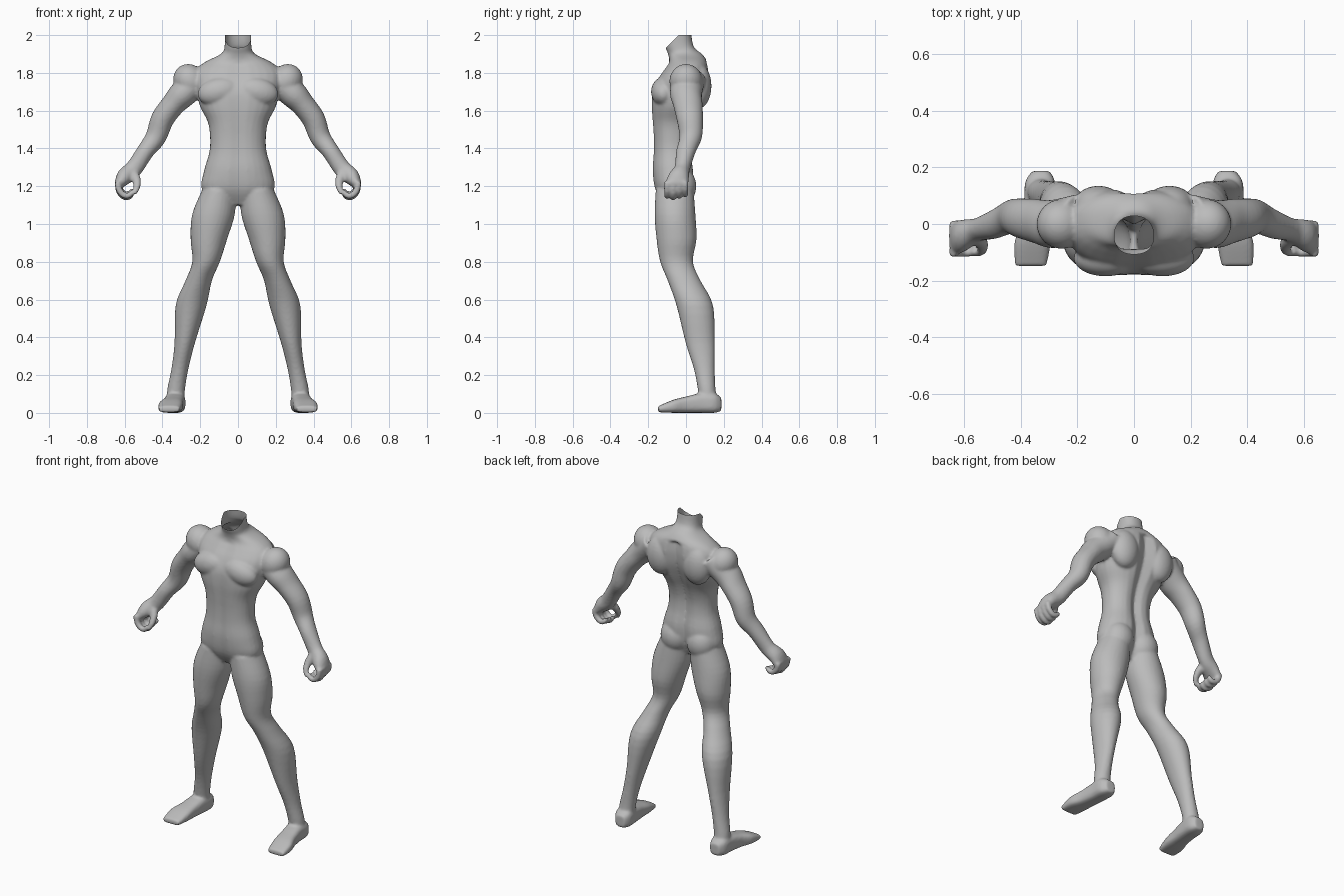
import bpy, bmesh, math
from mathutils import Vector, Matrix

cube = bpy.data.objects.get("Cube")
if cube:
    bpy.data.objects.remove(cube, do_unlink=True)

X, Y, Z = Vector((1, 0, 0)), Vector((0, 1, 0)), Vector((0, 0, 1))
SIDES, STEPS = 28, 4
bm = bmesh.new()


def smooth_rows(rows):
    """Fill in rows between the given ones along a smooth spline."""
    rows = [Vector(r) for r in rows]
    out = []
    for i in range(len(rows) - 1):
        a, b = rows[max(i - 1, 0)], rows[i]
        c, d = rows[i + 1], rows[min(i + 2, len(rows) - 1)]
        for s in range(STEPS):
            t = s / STEPS
            out.append(b + (c - a) * (t / 2) + (a * 2 - b * 5 + c * 4 - d) * (t * t / 2)
                       + (b * 3 - a - c * 3 + d) * (t ** 3 / 2))
    return out + [rows[-1]]


def loft(rows, u=None, v=Y, power=1.0, groove=None):
    """Rows are x, y, z, radius along u, radius along v; u follows the path if absent."""
    rows = smooth_rows(rows)
    rings = []
    for i, r in enumerate(rows):
        centre = Vector(r[:3])
        axis = u
        if axis is None:
            ahead = Vector(rows[min(i + 1, len(rows) - 1)][:3])
            behind = Vector(rows[max(i - 1, 0)][:3])
            axis = v.cross(ahead - behind).normalized()
        ring = []
        for k in range(SIDES):
            a = 2 * math.pi * k / SIDES
            c, s = math.cos(a), math.sin(a)
            p = centre + axis * r[3] * math.copysign(abs(c) ** power, c) \
                + v * r[4] * math.copysign(abs(s) ** power, s)
            if groove:
                p.y += groove(p, s)
            ring.append(bm.verts.new(p))
        rings.append(ring)
    for low, high in zip(rings, rings[1:]):
        for k in range(SIDES):
            n = (k + 1) % SIDES
            bm.faces.new((low[k], low[n], high[n], high[k]))
    bm.faces.new(rings[0][::-1])
    bm.faces.new(rings[-1])


def muscle(centre, radii, tilt=0):
    m = Matrix.Translation(centre) @ Matrix.Rotation(tilt, 4, 'Y') @ Matrix.Diagonal((*radii, 1))
    bmesh.ops.create_uvsphere(bm, u_segments=24, v_segments=16, radius=1, matrix=m)


# Torso and neck: height, half width, front y, back y
def spine_groove(p, s):
    if p.z > 1.86:
        return 0
    depth = 0.03 if s > 0 else -0.008
    return -depth * math.exp(-(p.x / 0.035) ** 2)


torso = [(1.10, .09, -.12, .00), (1.18, .19, -.165, .035), (1.28, .18, -.18, .045),
         (1.38, .152, -.175, .03), (1.46, .148, -.175, .03), (1.54, .16, -.18, .05),
         (1.62, .20, -.185, .085), (1.70, .22, -.18, .115), (1.77, .235, -.15, .125),
         (1.82, .22, -.115, .122), (1.86, .17, -.09, .112), (1.90, .09, -.095, .085),
         (1.94, .071, -.11, .04), (2.04, .071, -.125, .025)]
loft([(0, (f + b) / 2, z, w, (b - f) / 2) for z, w, f, b in torso],
     u=X, power=.88, groove=spine_groove)

# Chest, shoulder, upper back and seat muscles
muscle((.10, -.12, 1.70), (.115, .065, .075), .2)
muscle((.255, .0, 1.755), (.085, .088, .095), .6)
muscle((.125, .065, 1.73), (.09, .07, .12))
muscle((.09, -.03, 1.20), (.09, .085, .10))

# Arm from shoulder to knuckles
loft([(.20, .015, 1.77, .075, .09), (.29, .0, 1.69, .074, .085), (.345, .01, 1.63, .063, .078),
      (.40, .02, 1.555, .061, .07), (.435, .025, 1.46, .055, .06), (.49, .0, 1.385, .046, .052),
      (.55, -.02, 1.295, .046, .042), (.60, -.04, 1.25, .044, .056), (.635, -.05, 1.20, .022, .062)])

# Curled fingers and thumb
for i in range(4):
    y = -.10 + .032 * i
    lift = .008 * abs(i - 1)
    loft([(.638, y, 1.225, .016, .017), (.628, y, 1.17 + lift, .017, .017),
          (.60, y, 1.142 + lift, .016, .016), (.57, y, 1.147 + lift, .015, .015),
          (.558, y, 1.17 + lift, .010, .010)])
loft([(.565, -.035, 1.28, .03, .032), (.538, -.065, 1.235, .024, .024),
      (.535, -.09, 1.195, .018, .018), (.548, -.105, 1.16, .011, .011)])

# Leg from hip to ankle
loft([(.10, -.06, 1.18, .09, .10), (.13, -.058, 1.05, .113, .108), (.154, -.05, .92, .097, .106),
      (.169, -.05, .80, .073, .087), (.208, -.01, .70, .070, .087), (.248, .046, .57, .082, .097),
      (.282, .075, .37, .054, .077), (.308, .097, .23, .045, .055), (.328, .110, .12, .047, .047),
      (.33, .12, .04, .045, .05)], u=X)

# Foot from heel to toe
loft([(.328, .187, .045, .03, .035), (.331, .15, .052, .052, .052), (.335, .08, .052, .053, .052),
      (.345, .0, .043, .055, .043), (.358, -.07, .034, .064, .034), (.364, -.148, .019, .056, .016)],
     u=X, v=Z, power=.65)

bmesh.ops.recalc_face_normals(bm, faces=bm.faces)
mesh = bpy.data.meshes.new("body")
bm.to_mesh(mesh)
bm.free()
body = bpy.data.objects.new("body", mesh)
bpy.context.collection.objects.link(body)

# Mirror the limbs and fuse all parts into one skin
mirror = body.modifiers.new("mirror", 'MIRROR')
mirror.use_mirror_merge = False
fuse = body.modifiers.new("fuse", 'REMESH')
fuse.mode = 'VOXEL'
fuse.voxel_size = .008
soften = body.modifiers.new("soften", 'SMOOTH')
soften.factor = .5
soften.iterations = 5
skin = bpy.data.meshes.new_from_object(body.evaluated_get(bpy.context.evaluated_depsgraph_get()))
body.modifiers.clear()
body.data = skin

# Cut the neck open: level at the back, sloping down in front
bm = bmesh.new()
bm.from_mesh(skin)
bmesh.ops.translate(bm, verts=bm.verts, vec=(0, 0, -min(v.co.z for v in bm.verts)))
for point, normal in (((0, 0, 2), Z), ((0, -.04, 2), Vector((0, -1, 1)).normalized())):
    near = [v for v in bm.verts if v.co.z > 1.88]
    faces = {f for v in near for f in v.link_faces}
    edges = {e for f in faces for e in f.edges}
    verts = {v for f in faces for v in f.verts}
    bmesh.ops.bisect_plane(bm, geom=[*verts, *edges, *faces], plane_co=point,
                           plane_no=normal, clear_outer=True)
bm.to_mesh(skin)
bm.free()

# Plain grey skin
grey = bpy.data.materials.new("plain grey")
grey.use_nodes = True
grey.diffuse_color = (.5, .5, .5, 1)
grey.node_tree.nodes["Principled BSDF"].inputs["Base Color"].default_value = (.5, .5, .5, 1)
skin.materials.clear()
skin.materials.append(grey)

bpy.context.view_layer.objects.active = body
body.select_set(True)
bpy.ops.object.shade_smooth_by_angle(angle=math.radians(40))
